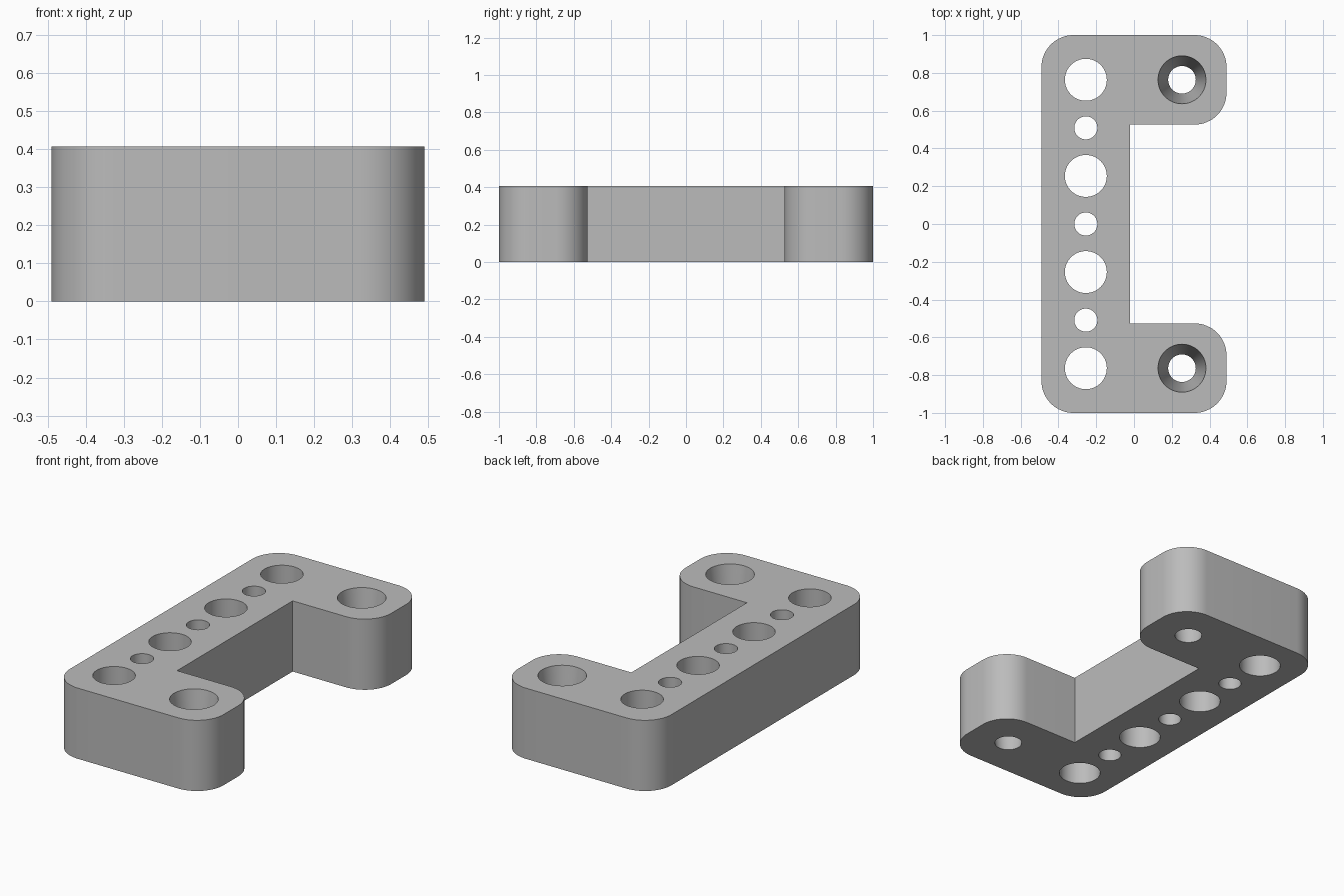
import bpy, bmesh, math

old = bpy.data.objects.get("Cube")
if old:
    bpy.data.objects.remove(old, do_unlink=True)

HEIGHT = 0.407
CORNER = 0.17

grey = bpy.data.materials.new("plain grey")
grey.use_nodes = True
colour = (0.5, 0.5, 0.5, 1)
grey.diffuse_color = colour
grey.node_tree.nodes["Principled BSDF"].inputs["Base Color"].default_value = colour


def extruded(name, outline, height):
    """Solid prism standing on the floor from a flat outline."""
    bm = bmesh.new()
    face = bm.faces.new([bm.verts.new((x, y, 0)) for x, y in outline])
    grown = bmesh.ops.extrude_face_region(bm, geom=[face])["geom"]
    tops = [v for v in grown if isinstance(v, bmesh.types.BMVert)]
    bmesh.ops.translate(bm, verts=tops, vec=(0, 0, height))
    bmesh.ops.recalc_face_normals(bm, faces=bm.faces)
    mesh = bpy.data.meshes.new(name)
    bm.to_mesh(mesh)
    bm.free()
    obj = bpy.data.objects.new(name, mesh)
    bpy.context.collection.objects.link(obj)
    return obj


def rounded(x, y, start):
    """Quarter-circle corner, x and y being the sharp corner point."""
    sx = 1 if start in (0, 270) else -1
    sy = 1 if start in (0, 90) else -1
    cx, cy = x - sx * CORNER, y - sy * CORNER
    angles = [math.radians(start + 90 * i / 16) for i in range(17)]
    return [(cx + CORNER * math.cos(a), cy + CORNER * math.sin(a)) for a in angles]


# C-shaped bracket body, counter-clockwise
outline = (rounded(-0.49, -1, 180) + rounded(0.49, -1, 270)
           + rounded(0.49, -0.526, 0) + [(-0.02, -0.526), (-0.02, 0.526)]
           + rounded(0.49, 0.526, 270) + rounded(0.49, 1, 0)
           + rounded(-0.49, 1, 90))
body = extruded("bracket_body", outline, HEIGHT)
body.data.materials.append(grey)

# Hole cutters: large and small holes in the spine, tapered holes in the arms
PITCH = 0.509
holes = [(-0.255, PITCH * k, 0.111, 0.111) for k in (-1.5, -0.5, 0.5, 1.5)]
holes += [(-0.255, PITCH * k, 0.061, 0.061) for k in (-1, 0, 1)]
holes += [(0.254, PITCH * k, 0.073, 0.127) for k in (-1.5, 1.5)]

bm = bmesh.new()
MARGIN = 0.05
for x, y, low, high in holes:
    slope = (high - low) / HEIGHT * MARGIN
    made = bmesh.ops.create_cone(bm, cap_ends=True, segments=64, radius1=low - slope,
                                 radius2=high + slope, depth=HEIGHT + 2 * MARGIN)
    bmesh.ops.translate(bm, verts=made["verts"], vec=(x, y, HEIGHT / 2))
mesh = bpy.data.meshes.new("hole_cutters")
bm.to_mesh(mesh)
bm.free()
mesh.materials.append(grey)
cutters = bpy.data.objects.new("hole_cutters", mesh)
bpy.context.collection.objects.link(cutters)
cutters.hide_render = True

cut = body.modifiers.new("holes", "BOOLEAN")
cut.operation = "DIFFERENCE"
cut.solver = "EXACT"
cut.object = cutters
bpy.ops.object.select_all(action="DESELECT")
body.select_set(True)
bpy.context.view_layer.objects.active = body
bpy.ops.object.modifier_apply(modifier=cut.name)
bpy.data.objects.remove(cutters, do_unlink=True)

bpy.ops.object.shade_smooth_by_angle(angle=math.radians(30))
